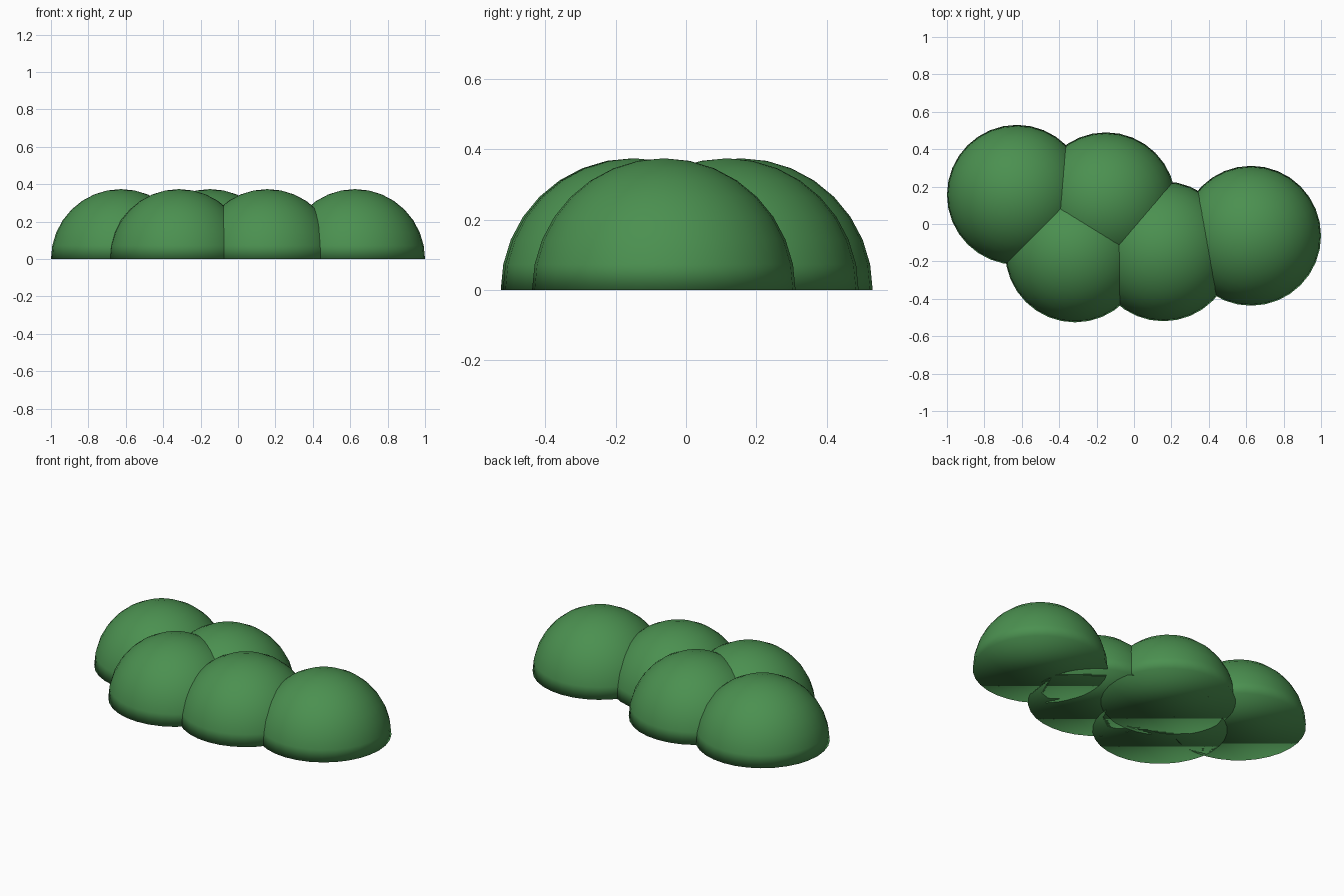
import bpy
import bmesh
from mathutils import Vector

cube = bpy.data.objects.get("Cube")
if cube:
    bpy.data.objects.remove(cube, do_unlink=True)

RADIUS = 0.374

# Leaf colour
leaf = bpy.data.materials.new("leaf_green")
leaf.use_nodes = True
colour = (0.07, 0.28, 0.08, 1)
leaf.diffuse_color = colour
leaf.node_tree.nodes["Principled BSDF"].inputs["Base Color"].default_value = colour


def dome(name, x, y):
    """Half sphere with a flat base, smooth shaded all over."""
    bm = bmesh.new()
    bmesh.ops.create_uvsphere(bm, u_segments=32, v_segments=16, radius=RADIUS)
    bmesh.ops.bisect_plane(bm, geom=bm.verts[:] + bm.edges[:] + bm.faces[:],
                           dist=1e-4, plane_co=Vector(), plane_no=Vector((0, 0, 1)),
                           clear_inner=True)
    rim = [e for e in bm.edges if e.is_boundary]
    bmesh.ops.contextual_create(bm, geom=rim)
    bmesh.ops.recalc_face_normals(bm, faces=bm.faces[:])
    for f in bm.faces:
        f.smooth = True
    mesh = bpy.data.meshes.new(name)
    bm.to_mesh(mesh)
    bm.free()
    mesh.materials.append(leaf)
    obj = bpy.data.objects.new(name, mesh)
    obj.location = (x, y, 0)
    bpy.context.collection.objects.link(obj)


# Overlapping clumps of the bush
dome("bush_right_end", -0.626, 0.156)
dome("bush_back", -0.15, 0.116)
dome("bush_front_right", -0.315, -0.152)
dome("bush_front_left", 0.157, -0.146)
dome("bush_left_end", 0.626, -0.063)
